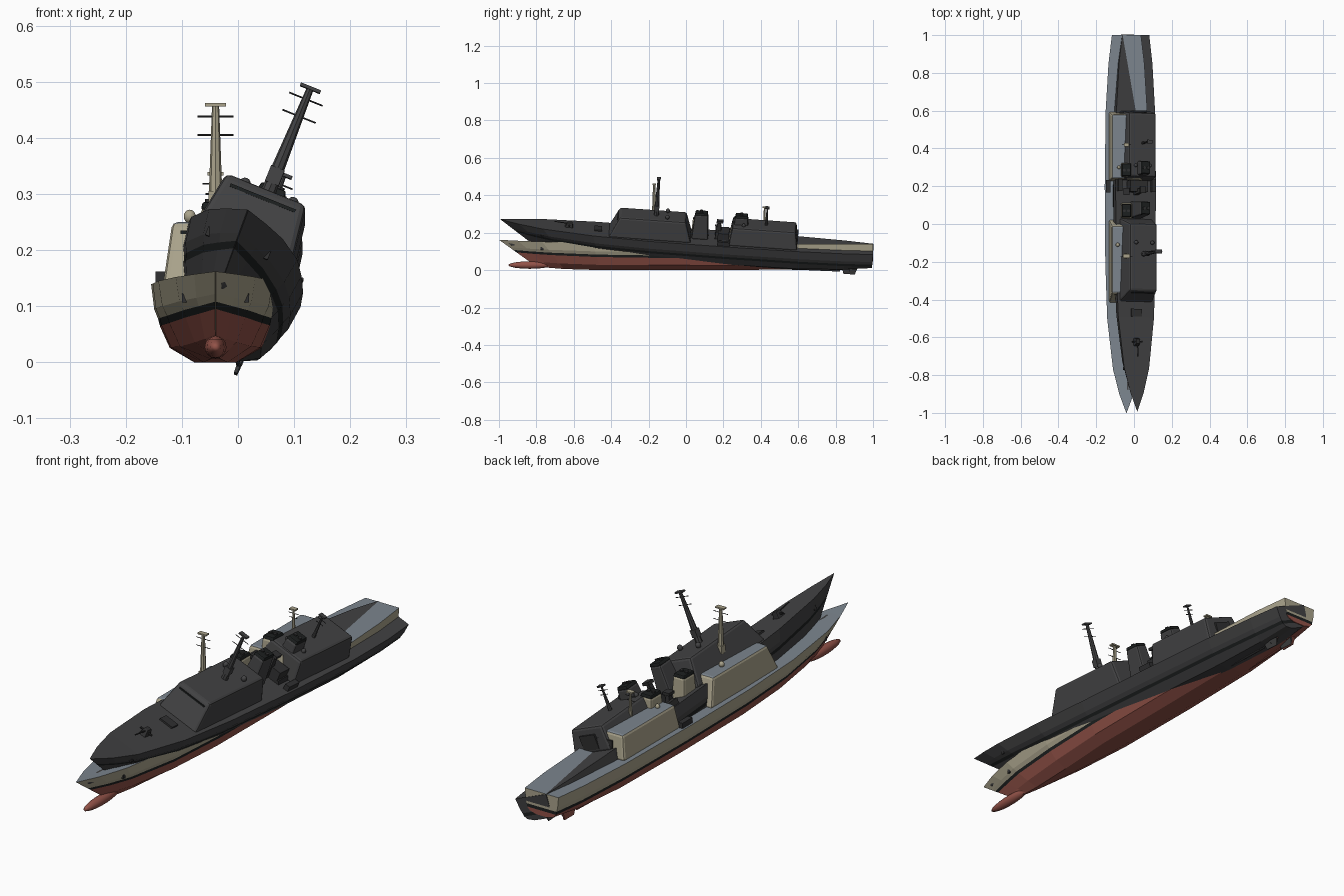
import bpy, bmesh, math
from mathutils import Matrix, Vector

old = bpy.data.objects.get("Cube")
if old:
    bpy.data.objects.remove(old, do_unlink=True)


def material(name, rgb):
    m = bpy.data.materials.new(name)
    m.use_nodes = True
    m.diffuse_color = (*rgb, 1)
    m.node_tree.nodes["Principled BSDF"].inputs["Base Color"].default_value = (*rgb, 1)
    return m


TAN = material("tan_paint", (0.40, 0.365, 0.26))
DECK = material("blue_grey_deck", (0.20, 0.235, 0.27))
RED = material("red_antifouling", (0.29, 0.085, 0.065))
BLACK = material("black_trim", (0.012, 0.014, 0.014))
CHARCOAL = material("charcoal_paint", (0.055, 0.055, 0.057))
FITTING = material("dark_fittings", (0.03, 0.03, 0.031))


class Ship:
    """One warship, built in its own frame and then placed by a matrix."""

    def __init__(self, prefix, matrix, side, deck, bottom):
        self.prefix, self.matrix = prefix, matrix
        self.side, self.deck, self.bottom = side, deck, bottom

    def add(self, name, bm, mats, bevel=0.0, smooth=False):
        bmesh.ops.recalc_face_normals(bm, faces=bm.faces)
        me = bpy.data.meshes.new(name)
        for m in mats:
            me.materials.append(m)
        for f in bm.faces:
            f.smooth = smooth
        bm.to_mesh(me)
        bm.free()
        ob = bpy.data.objects.new(f"{self.prefix}_{name}", me)
        bpy.context.collection.objects.link(ob)
        ob.matrix_world = self.matrix
        if bevel:
            mod = ob.modifiers.new("bevel", "BEVEL")
            mod.width, mod.segments = bevel, 2
        return ob

    def block(self, name, low, high, mats, x=0.0, bevel=0.0):
        """Tapered box; low and high are (half width, y front, y back, z)."""
        bm = bmesh.new()
        rings = []
        for w, y0, y1, z in (low, high):
            rings.append([bm.verts.new((x + a, b, z)) for a, b in
                          ((-w, y0), (w, y0), (w, y1), (-w, y1))])
        lo, hi = rings
        bm.faces.new(lo[::-1])
        top = bm.faces.new(hi)
        for i in range(4):
            bm.faces.new((lo[i], lo[i - 3], hi[i - 3], hi[i]))
        top.material_index = len(mats) - 1
        return self.add(name, bm, mats, bevel)

    def box(self, name, centre, size, mat):
        x, y, z = centre
        a, b, c = (s / 2 for s in size)
        return self.block(name, (a, y - b, y + b, z - c), (a, y - b, y + b, z + c), [mat], x)

    def ball(self, name, centre, radii, mat):
        bm = bmesh.new()
        bmesh.ops.create_uvsphere(bm, u_segments=14, v_segments=8, radius=1)
        bmesh.ops.scale(bm, vec=radii, verts=bm.verts)
        bmesh.ops.translate(bm, vec=centre, verts=bm.verts)
        return self.add(name, bm, [mat], smooth=True)

    def rod(self, name, start, end, r0, r1, mat, sides=8):
        a, b = Vector(start), Vector(end)
        rot = (b - a).to_track_quat("Z", "Y").to_matrix().to_4x4()
        bm = bmesh.new()
        bmesh.ops.create_cone(bm, cap_ends=True, segments=sides, radius1=r0, radius2=r1,
                              depth=(b - a).length,
                              matrix=Matrix.Translation((a + b) / 2) @ rot)
        return self.add(name, bm, [mat])

    def hull(self):
        # y, half width, deck, keel, waterline, stem rake, fineness
        stations = [(-1, .001, .162, .02, .095, 1.4, 2), (-.9, .038, .157, .012, .087, 1.2, 2),
                    (-.77, .071, .152, .006, .08, .8, 1.9), (-.5, .102, .145, 0, .07, .3, 1.4),
                    (-.2, .112, .14, 0, .066, 0, 1), (.2, .115, .14, 0, .064, 0, 1),
                    (.6, .11, .14, .004, .064, 0, 1), (.85, .095, .14, .022, .064, 0, 1),
                    (1, .077, .14, .045, .066, 0, 1)]
        bm = bmesh.new()
        rings = []
        for y, w, deck, keel, wl, rake, fine in stations:
            half = [(1, deck), (.95, wl + .4 * (deck - wl)), (.89, wl + .013), (.86, wl),
                    (.71, keel + .4 * (wl - keel)), (.33, keel)]
            pts = [(w * f ** fine, z) for f, z in half]
            pts += [(-px, z) for px, z in reversed(pts)]
            rings.append([bm.verts.new((px, y + (deck - z) * rake, z)) for px, z in pts])
        n = len(rings[0])
        paint = [0, 0, 1, 2, 2, 2, 2, 2, 1, 0, 0, 3]
        for a, b in zip(rings, rings[1:]):
            for i in range(n):
                j = (i + 1) % n
                bm.faces.new((a[i], a[j], b[j], b[i])).material_index = paint[i]
        bm.faces.new(rings[0]).material_index = 0
        # Transom, painted in the same horizontal bands
        end = rings[-1]
        for i in range(n // 2 - 1):
            bm.faces.new((end[i], end[i + 1], end[n - 2 - i], end[n - 1 - i])).material_index = paint[i]
        self.add("hull", bm, [self.side, BLACK, self.bottom, self.deck])
        self.ball("bow_bulb", (0, -.835, .027), (.02, .115, .02), self.bottom)

    def mast(self, name, y, z0, z1, r, bars, plate):
        self.rod(name, (0, y, z0), (0, y, z1), r, r * .45, self.side)
        for z, w in bars:
            self.rod(name + "_yard", (-w, y, z), (w, y, z), .0015, .0015, FITTING, 6)
        self.box(name + "_top_plate", (0, y, z1), (plate, .02, .006), self.side)

    def funnel(self, name, y):
        self.block(name, (.034, y - .045, y + .045, .138), (.026, y - .034, y + .036, .275),
                   [self.side], bevel=.008)
        self.block(name + "_cap", (.026, y - .034, y + .036, .272),
                   (.023, y - .03, y + .033, .286), [BLACK], bevel=.004)
        for s in (-1, 1):
            self.rod(name + "_exhaust", (s * .011, y, .28), (s * .011, y, .291), .008, .008, FITTING)

    def build(self):
        self.hull()
        painted = [self.side, self.deck]
        # Deckhouses
        self.block("forward_deckhouse", (.094, -.42, .025, .136), (.077, -.365, -.01, .25),
                   painted, bevel=.01)
        self.block("aft_deckhouse", (.094, .225, .595, .136), (.077, .24, .58, .236),
                   painted, bevel=.01)
        self.box("bridge_window_strip", (0, -.374, .232), (.125, .006, .006), BLACK)
        self.box("hangar_door", (0, .59, .178), (.075, .008, .06), FITTING)
        self.box("midship_house", (0, .195, .163), (.1, .06, .05), FITTING)
        self.block("crane_post", (.012, .15, .185, .14), (.006, .16, .178, .24), [FITTING])
        self.box("crane_head", (0, .172, .238), (.03, .035, .012), FITTING)
        for y, name in ((.07, "forward_funnel"), (.285, "aft_funnel")):
            self.funnel(name, y)
        # Masts and sensors
        self.mast("main_mast", -.17, .245, .459, .014, ((.405, .032), (.438, .032)), .038)
        self.box("radar_housing", (0, -.17, .29), (.026, .026, .03), self.side)
        self.mast("aft_mast", .42, .23, .336, .008, ((.3, .018), (.318, .023)), .028)
        for s in (-1, 1):
            self.ball("radar_dome", (s * .046, -.11, .26), (.011, .011, .012), self.side)
            self.ball("aft_dome", (s * .04, .3, .24), (.009, .009, .011), self.side)
            self.box("midship_boat", (s * .096, .2, .15), (.022, .065, .024), FITTING)
            self.box("anchor", (s * .056, -.77, .115), (.008, .014, .016), FITTING)
            self.rod("rudder_stock", (s * .04, .88, .02), (s * .04, .88, .05), .005, .005, self.bottom)
            self.block("rudder", (.003, .85, .91, .004), (.004, .84, .92, .034),
                       [self.bottom], x=s * .04)
            self.rod("propeller_shaft", (s * .04, .62, .012), (s * .04, .83, .018), .004, .004, self.bottom)
        # Foredeck gun and launcher
        self.block("gun_turret", (.016, -.655, -.61, .145), (.01, -.64, -.615, .174), [FITTING], bevel=.003)
        self.rod("gun_barrel", (0, -.64, .166), (0, -.71, .172), .003, .0025, FITTING)
        self.rod("gun_side_arm", (-.028, -.63, .16), (.028, -.63, .16), .004, .004, FITTING)
        self.box("launcher_hatches", (0, -.475, .147), (.06, .04, .01), FITTING)


upright = Matrix.Translation((-.04, 0, 0))
rolled = (Matrix.Translation((-.043, -.005, .052))
          @ Matrix.Rotation(math.radians(-4), 4, "X")
          @ Matrix.Rotation(math.radians(22), 4, "Y"))
Ship("painted_ship", upright, TAN, DECK, RED).build()
Ship("dark_ship", rolled, CHARCOAL, CHARCOAL, CHARCOAL).build()
